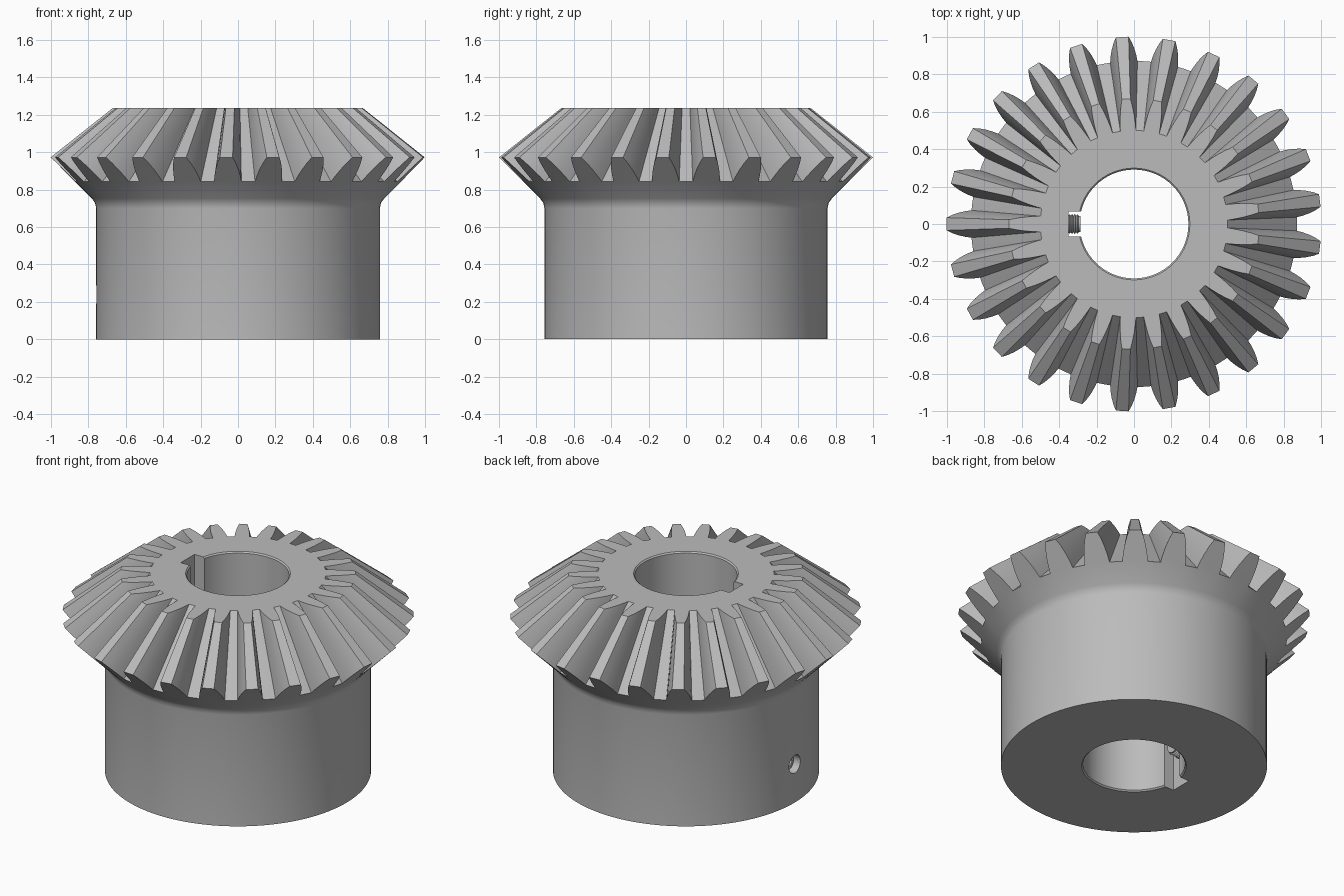
import bpy, bmesh, math
from math import sin, cos, pi, radians

if "Cube" in bpy.data.objects:
    bpy.data.objects.remove(bpy.data.objects["Cube"])

TEETH = 25
PITCH = 2 * pi / TEETH
APEX, TOP = 1.765, 1.235          # cone apex height, top plane height
CONE = 0.028                      # back cone: z = r - CONE

steel = bpy.data.materials.new("steel_grey")
steel.diffuse_color = (0.5, 0.5, 0.5, 1)
steel.use_nodes = True
steel.node_tree.nodes["Principled BSDF"].inputs["Base Color"].default_value = steel.diffuse_color


def finish(name, bm):
    bmesh.ops.recalc_face_normals(bm, faces=bm.faces)
    me = bpy.data.meshes.new(name)
    bm.to_mesh(me)
    bm.free()
    ob = bpy.data.objects.new(name, me)
    bpy.context.collection.objects.link(ob)
    me.materials.append(steel)
    return ob


def skin(bm, a, b):
    """Quads between two closed loops."""
    n = len(a)
    for i in range(n):
        j = (i + 1) % n
        bm.faces.new((a[i], a[j], b[j], b[i]))


def lathe(name, profile, segs, axis="z"):
    """Capped solid of revolution; a radius may be a function of the angle."""
    bm = bmesh.new()
    rings = []
    for r, h in profile:
        ring = []
        for i in range(segs):
            t = 2 * pi * i / segs
            q = r(t) if callable(r) else r
            u, v = q * cos(t), q * sin(t)
            ring.append(bm.verts.new((u, v, h) if axis == "z" else (h, u, v)))
        rings.append(ring)
    for a, b in zip(rings, rings[1:]):
        skin(bm, a, b)
    bm.faces.new(rings[0])
    bm.faces.new(rings[-1])
    return finish(name, bm)


def cut(target, cutter):
    cutter.hide_render = True
    mod = target.modifiers.new("cut", "BOOLEAN")
    mod.operation = "DIFFERENCE"
    mod.solver = "EXACT"
    mod.object = cutter
    bpy.context.view_layer.objects.active = target
    bpy.ops.object.modifier_apply(modifier=mod.name)
    bpy.data.objects.remove(cutter)


def smooth(ob, angle):
    bpy.ops.object.select_all(action="DESELECT")
    ob.select_set(True)
    bpy.context.view_layer.objects.active = ob
    bpy.ops.object.shade_smooth_by_angle(angle=radians(angle))


# Bevel gear: hub rings, back cone, and teeth tapering to the apex
FLANK = [(0.073, 0.87), (0.069, 0.90), (0.061, 0.935), (0.049, 0.97), (0.034, 1.0)]
HALF = FLANK[0][0] / FLANK[0][1]
bm = bmesh.new()


def vert(r, t, z):
    return bm.verts.new((r * cos(t), r * sin(t), z))


def to_top(v):
    k = (APEX - TOP) / (APEX - v.co.z)
    return bm.verts.new((v.co.x * k, v.co.y * k, TOP))


steps = [-HALF, -HALF / 3, HALF / 3, HALF, PITCH / 2]
angles = [pi + k * PITCH + s for k in range(TEETH) for s in steps]
hub = [(0.757, 0), (0.757, 0.70), (0.763, 0.728), (0.78, 0.752), (0.87, 0.87 - CONE)]
rings = [[vert(r, t, z) for t in angles] for r, z in hub]
for a, b in zip(rings, rings[1:]):
    skin(bm, a, b)
bm.faces.new(rings[0])

outer = []
root = rings[-1]
for k in range(TEETH):
    mid = pi + k * PITCH
    base = root[5 * k:5 * k + 5]
    left = [vert(r, mid - w / r, r - CONE) for w, r in FLANK[1:]]
    right = [vert(r, mid + w / r, r - CONE) for w, r in reversed(FLANK[1:])]
    bm.faces.new([base[0]] + left + right + [base[3], base[2], base[1]])
    outer += [base[0]] + left + right + [base[3], base[4]]
inner = [to_top(v) for v in outer]
skin(bm, outer, inner)
bm.faces.new(inner)
gear = finish("bevel_gear", bm)

# Bore with small chamfers
cut(gear, lathe("bore_cutter", [(0.308, -0.01), (0.29, 0.008),
                                (0.29, TOP - 0.008), (0.308, TOP + 0.01)], 96))

# Keyway slot on the left of the bore
bm = bmesh.new()
bmesh.ops.create_cube(bm, size=1)
for v in bm.verts:
    v.co = (-0.25 + v.co.x * 0.2, v.co.y * 0.136, 0.6 + v.co.z * 2)
cut(gear, finish("keyway_cutter", bm))

# Radial hole for the set screw
SCREW_Z = 0.24
hole = lathe("hole_cutter", [(0.056, -0.9), (0.056, -0.3)], 32, "x")
hole.location.z = SCREW_Z
bpy.context.view_layer.update()
cut(gear, hole)
smooth(gear, 25)

# Threaded set screw with a hexagonal socket
def hexagon(t):
    return 0.03 * cos(pi / 6) / cos(t % (pi / 3) - pi / 6)


profile = [(hexagon, -0.64), (hexagon, -0.715), (0.046, -0.715)]
x = -0.708
while x < -0.292:
    profile += [(0.053, x), (0.044, x + 0.007)]
    x += 0.014
profile.append((0.044, -0.285))
screw = lathe("set_screw", profile, 24, "x")
screw.location.z = SCREW_Z
smooth(screw, 25)
